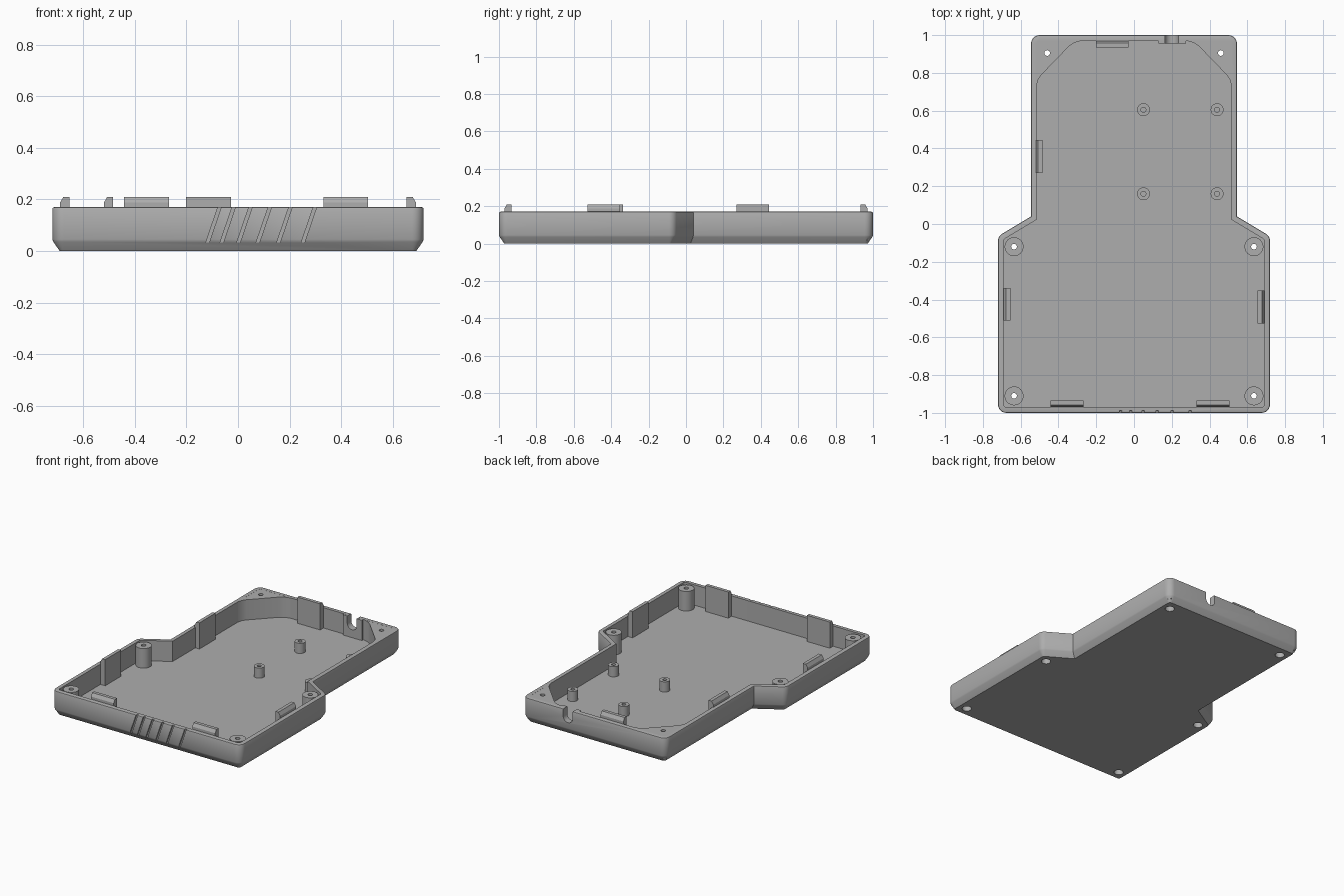
import bpy, bmesh, math
from mathutils import Vector

cube = bpy.data.objects.get("Cube")
if cube:
    bpy.data.objects.remove(cube, do_unlink=True)

plastic = bpy.data.materials.new("grey_plastic")
plastic.use_nodes = True
grey = (0.42, 0.42, 0.42, 1)
plastic.diffuse_color = grey
plastic.node_tree.nodes["Principled BSDF"].inputs["Base Color"].default_value = grey

RIM, FLOOR, WALL = 0.17, 0.03, 0.03


def loft(name, rings):
    """Skin a stack of equal rings and cap both ends."""
    bm = bmesh.new()
    loops = [[bm.verts.new(p) for p in ring] for ring in rings]
    n = len(loops[0])
    for a, b in zip(loops, loops[1:]):
        for i in range(n):
            j = (i + 1) % n
            bm.faces.new((a[i], a[j], b[j], b[i]))
    bm.faces.new(loops[0][::-1])
    bm.faces.new(loops[-1])
    bmesh.ops.recalc_face_normals(bm, faces=bm.faces)
    mesh = bpy.data.meshes.new(name)
    bm.to_mesh(mesh)
    bm.free()
    ob = bpy.data.objects.new(name, mesh)
    bpy.context.collection.objects.link(ob)
    mesh.materials.append(plastic)
    return ob


def prism(name, pts, z0, z1):
    return loft(name, [[(x, y, z) for x, y in pts] for z in (z0, z1)])


def circle(x, y, r, n=32):
    return [(x + r * math.cos(math.tau * i / n), y + r * math.sin(math.tau * i / n))
            for i in range(n)]


def rect(x0, x1, y0, y1):
    return [(x0, y0), (x1, y0), (x1, y1), (x0, y1)]


def cut(ob, cutters):
    """Subtract each cutter, then shade smooth with sharp edges."""
    for c in cutters:
        m = ob.modifiers.new("cut_" + c.name, 'BOOLEAN')
        m.operation, m.solver, m.object = 'DIFFERENCE', 'EXACT', c
    bpy.ops.object.select_all(action='DESELECT')
    ob.select_set(True)
    bpy.context.view_layer.objects.active = ob
    for m in list(ob.modifiers):
        bpy.ops.object.modifier_apply(modifier=m.name)
    bpy.ops.object.shade_smooth_by_angle(angle=math.radians(30))


# Stepped case outline, counter-clockwise
right_side = [(0.72, -1), (0.72, -0.065), (0.545, 0.04), (0.545, 1)]
corners = [Vector(p) for p in right_side + [(-x, y) for x, y in reversed(right_side)]]


def outline(inset, z, radius=0.045):
    """Inset outline with its outward corners rounded."""
    n, ring = len(corners), []
    for i, p in enumerate(corners):
        d0 = (p - corners[i - 1]).normalized()
        d1 = (corners[(i + 1) % n] - p).normalized()
        n0, n1 = Vector((-d0.y, d0.x)), Vector((-d1.y, d1.x))
        q = p + (n0 + n1) * inset / (1 + n0.dot(n1))
        if d0.cross(d1) < 0:
            ring.append((q.x, q.y, z))
            continue
        r = max(radius - inset, 0.015)
        turn = d0.angle(d1)
        centre = q - d0 * r * math.tan(turn / 2) + n0 * r
        start = math.atan2(-n0.y, -n0.x)
        for k in range(7):
            a = start + turn * k / 6
            ring.append((centre.x + r * math.cos(a), centre.y + r * math.sin(a), z))
    return ring


shell = loft("case_shell", [outline(i, z) for i, z in (
    (0.028, 0), (0.004, 0.035), (0, 0.045), (0, RIM - 0.007), (0.002, RIM - 0.002),
    (0.007, RIM), (WALL, RIM), (WALL, FLOOR))])

# Screw hole and counterbore cutters
screws = [(s * x, y) for s in (-1, 1) for x, y in ((0.635, -0.12), (0.635, -0.91), (0.46, 0.905))]
cutters = []
for x, y in screws:
    cutters.append(prism("screw_hole_cutter", circle(x, y, 0.015), -0.1, 0.3))
    cutters.append(prism("counterbore_cutter", circle(x, y, 0.03), -0.1, 0.11))

# Cable notch cutter, a U profile through the back wall
notch = [(0.2 + 0.036 * math.cos(a), 0.12 + 0.036 * math.sin(a))
         for a in (math.pi + math.pi * i / 16 for i in range(17))]
notch += [(0.236, 0.3), (0.164, 0.3)]
notch_cutter = loft("cable_notch_cutter", [[(x, y, z) for x, z in notch] for y in (0.9, 1.1)])

# Slanted grip groove cutters on the front
grooves = []
for x in (-0.125, -0.07, -0.005, 0.07, 0.15, 0.245):
    grooves.append(loft("grip_groove_cutter", [
        [(x + dx, y, z) for dx, y in rect(0, 0.013, -1.1, -0.988)]
        for x, z in ((x, 0.032), (x + 0.054, 0.19))]))

# Screw posts
parts = []
for x, y in screws:
    if y < 0:
        parts.append(prism("screw_post", circle(x, y, 0.05), FLOOR - 0.01, 0.165))

# Solid back corners with a diagonal inner face
diagonal = [(0.53, 0.72), (0.515, 0.735), (0.507, 0.765), (0.49, 0.79), (0.345, 0.94),
            (0.32, 0.958), (0.28, 0.97), (0.28, 0.985), (0.515, 0.985), (0.53, 0.97)]
for s in (-1, 1):
    parts.append(prism("corner_block", [(s * x, y) for x, y in diagonal], FLOOR - 0.01, RIM - 0.0005))

# Thickened wall around the cable notch
boss = prism("cable_boss", rect(0.13, 0.275, 0.955, 0.985), FLOOR - 0.01, RIM - 0.0005)

cut(shell, cutters + [notch_cutter] + grooves)
for p in parts:
    cut(p, cutters)
cut(boss, [notch_cutter])

# Board standoffs with blind holes
for x in (0.05, 0.44):
    for y in (0.16, 0.605):
        standoff = prism("board_standoff", circle(x, y, 0.034), FLOOR - 0.01, 0.1)
        bore = prism("standoff_bore_cutter", circle(x, y, 0.013), 0.04, 0.2)
        cutters.append(bore)
        cut(standoff, [bore])


def tab(x, y, out, length):
    """Snap tab against a wall; its outer top edge is bevelled."""
    o = Vector(out)
    t = Vector((-o.y, o.x))
    profile = [(-0.033, FLOOR - 0.01), (0.003, FLOOR - 0.01), (0.003, RIM + 0.018),
               (-0.01, 0.21), (-0.033, 0.21)]
    loft("snap_tab", [[(x + o.x * d + t.x * s, y + o.y * d + t.y * s, z) for d, z in profile]
                      for s in (-length / 2, length / 2)])


tab(-0.355, -0.967, (0, -1), 0.174)
tab(0.418, -0.967, (0, -1), 0.174)
tab(-0.115, 0.967, (0, 1), 0.174)
tab(-0.687, -0.425, (-1, 0), 0.174)
tab(0.687, -0.44, (1, 0), 0.174)
tab(-0.517, 0.358, (-1, 0), 0.174)

for c in cutters + grooves + [notch_cutter]:
    c.hide_render = True
    c.hide_viewport = True
